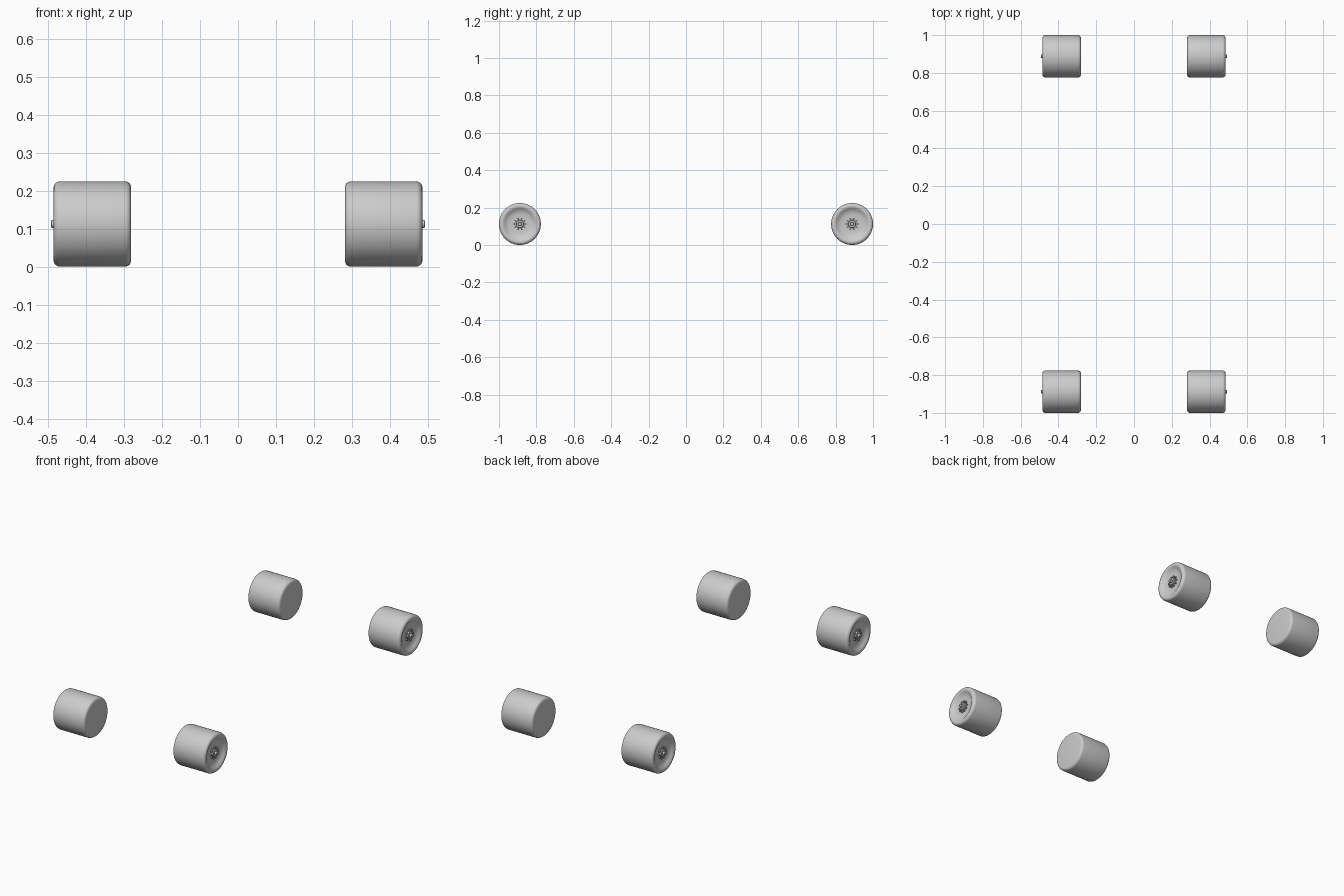
import bpy, bmesh, math
from mathutils import Matrix, Vector

if "Cube" in bpy.data.objects:
    bpy.data.objects.remove(bpy.data.objects["Cube"])

CX, CY, CZ, R = 0.383, 0.888, 0.1125, 0.112
X_IN, X_OUT = 0.281, 0.485


def lathe(bm, profile, steps):
    """Revolve (x, radius) points about the x axis."""
    rings = []
    for x, r in profile:
        if r < 1e-6:
            rings.append([bm.verts.new((x, 0, 0))])
        else:
            rings.append([bm.verts.new((x, r * math.cos(2 * math.pi * i / steps),
                                        r * math.sin(2 * math.pi * i / steps)))
                          for i in range(steps)])
    for a, b in zip(rings, rings[1:]):
        for i in range(steps):
            j = (i + 1) % steps
            quad = [a[i % len(a)], a[j % len(a)], b[j % len(b)], b[i % len(b)]]
            bm.faces.new(list(dict.fromkeys(quad)))


def corner(cx, cr, rad, a0, a1, n=5):
    return [(cx + rad * math.cos(math.radians(a0 + (a1 - a0) * i / n)),
             cr + rad * math.sin(math.radians(a0 + (a1 - a0) * i / n))) for i in range(n + 1)]


def make(name, bm, sx, sy):
    bm.transform(Matrix.Translation((0, sy * CY, CZ)))
    if sx < 0:
        bm.transform(Matrix.Scale(-1, 4, Vector((1, 0, 0))))
    bmesh.ops.recalc_face_normals(bm, faces=bm.faces)
    me = bpy.data.meshes.new(name)
    bm.to_mesh(me)
    bm.free()
    ob = bpy.data.objects.new(name, me)
    bpy.context.collection.objects.link(ob)
    bpy.ops.object.select_all(action='DESELECT')
    ob.select_set(True)
    bpy.context.view_layer.objects.active = ob
    bpy.ops.object.shade_smooth_by_angle(angle=math.radians(35))


# tyre: flat inner face, rounded shoulders, dished outer face
e = 0.016
tyre = [(X_IN, 0)] + corner(X_IN + e, R - e, e, 180, 90)
tyre += corner(X_OUT - e, R - e, e, 90, 0)
tyre += [(0.4835, 0.089), (0.479, 0.082), (0.473, 0.074), (0.469, 0.064),
         (0.467, 0.052), (0.466, 0.038), (0.466, 0)]

# hub: stepped boss with a small protruding axle cap
hub = [(0.464, 0), (0.464, 0.022), (0.476, 0.022), (0.479, 0.019),
       (0.479, 0.010), (0.490, 0.010), (0.4915, 0.008), (0.4915, 0)]

for sx in (-1, 1):
    for sy in (-1, 1):
        tag = ("front" if sy < 0 else "rear") + ("_left" if sx < 0 else "_right")
        bm = bmesh.new()
        lathe(bm, tyre, 64)
        make("wheel_" + tag, bm, sx, sy)
        bm = bmesh.new()
        lathe(bm, hub, 32)
        make("hub_" + tag, bm, sx, sy)
        # ring of lug nuts around the hub
        bm = bmesh.new()
        for k in range(10):
            a = 2 * math.pi * k / 10
            m = (Matrix.Translation((0.470, 0.030 * math.cos(a), 0.030 * math.sin(a)))
                 @ Matrix.Rotation(math.pi / 2, 4, 'Y'))
            bmesh.ops.create_cone(bm, cap_ends=True, segments=6, radius1=0.005,
                                  radius2=0.005, depth=0.012, matrix=m)
        make("lug_nuts_" + tag, bm, sx, sy)
